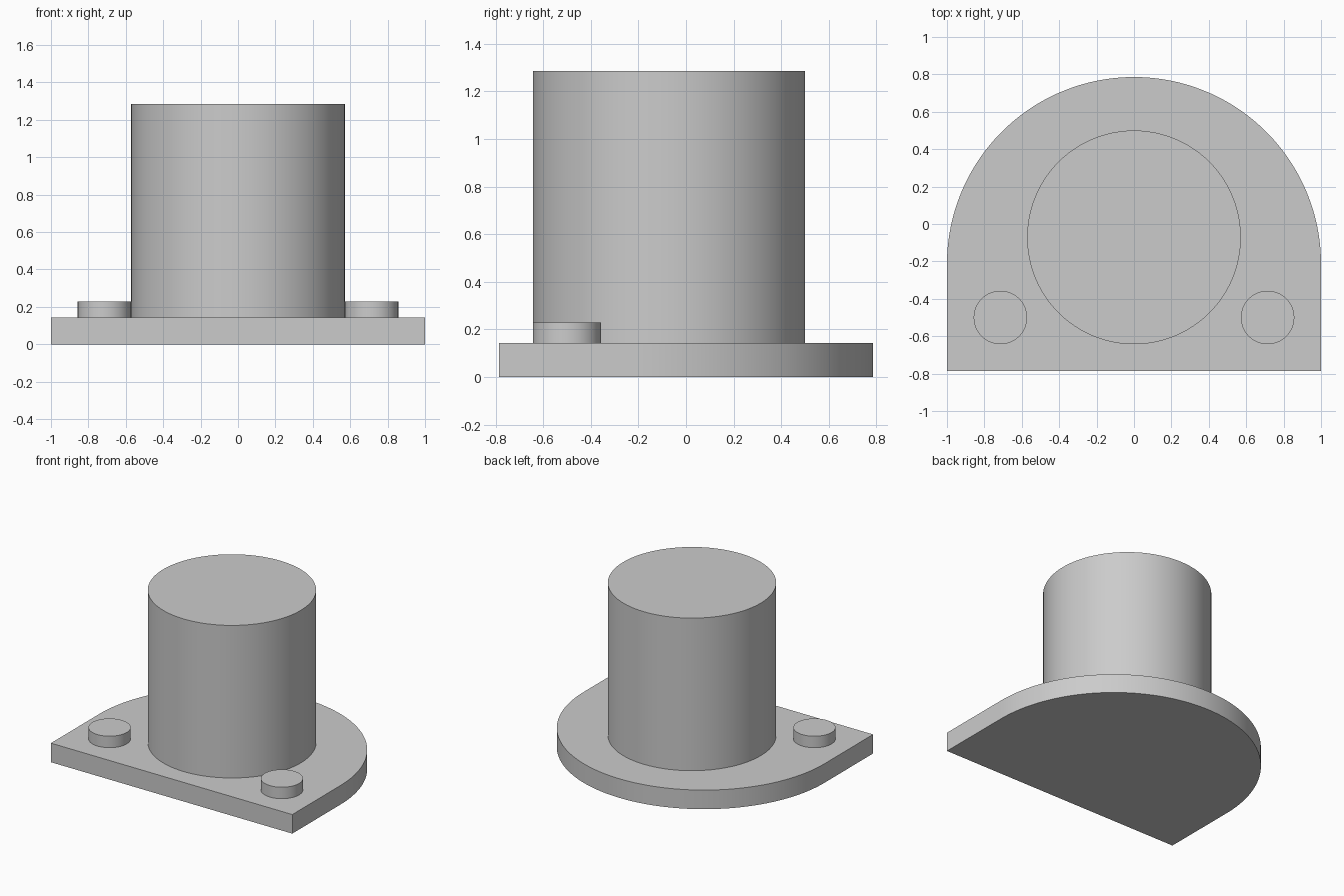
import bpy
import bmesh
from math import pi, cos, sin, radians

cube = bpy.data.objects.get("Cube")
if cube:
    bpy.data.objects.remove(cube, do_unlink=True)

U = 1 / 7  # one design unit; the plate is 14 units wide

grey = bpy.data.materials.new("plain_grey")
grey.use_nodes = True
colour = (0.6, 0.6, 0.6, 1)
grey.diffuse_color = colour
grey.node_tree.nodes["Principled BSDF"].inputs["Base Color"].default_value = colour


def extrude_outline(name, outline, bottom, top):
    """Solid made by raising a flat outline from bottom to top."""
    bm = bmesh.new()
    face = bm.faces.new([bm.verts.new((x, y, bottom)) for x, y in outline])
    raised = bmesh.ops.extrude_face_region(bm, geom=[face], use_keep_orig=True)
    for v in raised["geom"]:
        if isinstance(v, bmesh.types.BMVert):
            v.co.z = top
    bmesh.ops.recalc_face_normals(bm, faces=bm.faces)
    mesh = bpy.data.meshes.new(name)
    bm.to_mesh(mesh)
    bm.free()
    mesh.materials.append(grey)
    obj = bpy.data.objects.new(name, mesh)
    bpy.context.collection.objects.link(obj)
    bpy.ops.object.select_all(action="DESELECT")
    obj.select_set(True)
    bpy.context.view_layer.objects.active = obj
    bpy.ops.object.shade_smooth_by_angle(angle=radians(30))
    return obj


def arc(cx, cy, radius, sweep, steps):
    return [(cx + radius * cos(sweep * i / steps), cy + radius * sin(sweep * i / steps))
            for i in range(steps + 1)]


def disc(cx, cy, radius, steps=96):
    return arc(cx, cy, radius, 2 * pi, steps)[:-1]


# Base plate: straight front, half-round back
front = -5.5 * U
plate = arc(0, -1.5 * U, 7 * U, pi, 96) + [(-7 * U, front), (7 * U, front)]
extrude_outline("base_plate", plate, 0, U)

# Main column
extrude_outline("column", disc(0, -0.5 * U, 4 * U), U, 9 * U)

# Pegs at the front corners
for side, sign in (("left", 1), ("right", -1)):
    extrude_outline("peg_" + side, disc(sign * 5 * U, -3.5 * U, U, 64), U, 1.6 * U)
